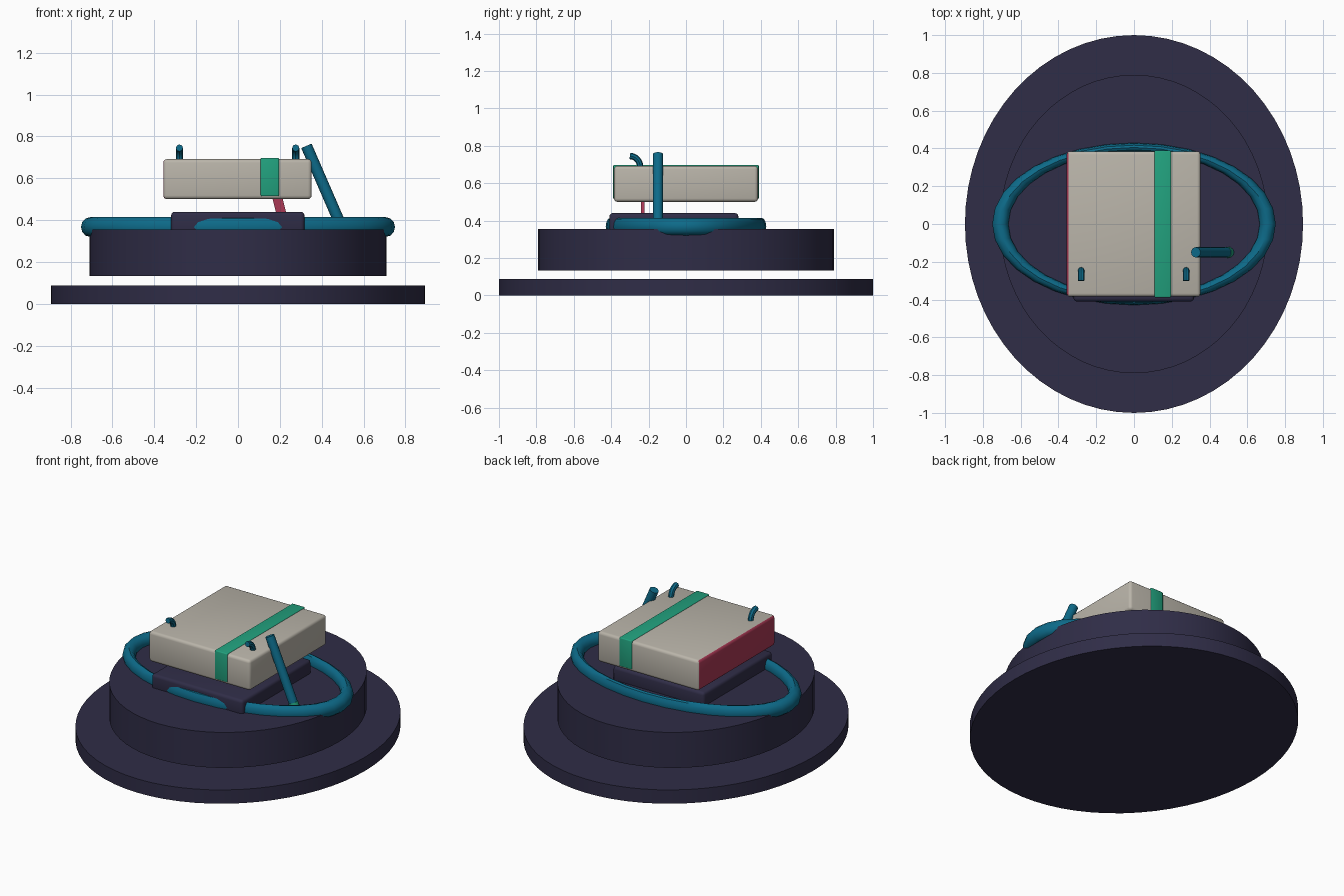
import bpy, bmesh, math
from mathutils import Vector

if "Cube" in bpy.data.objects:
    bpy.data.objects.remove(bpy.data.objects["Cube"], do_unlink=True)


def material(name, rgb):
    m = bpy.data.materials.new(name)
    m.use_nodes = True
    m.diffuse_color = (*rgb, 1)
    m.node_tree.nodes["Principled BSDF"].inputs["Base Color"].default_value = (*rgb, 1)
    return m


navy = material("navy", (0.029, 0.026, 0.063))
teal = material("teal", (0.004, 0.145, 0.25))
cream = material("cream", (0.49, 0.46, 0.40))
green = material("green", (0.016, 0.36, 0.21))
red = material("red", (0.40, 0.04, 0.09))


def finish(obj, name, *mats):
    obj.name = name
    for m in mats:
        obj.data.materials.append(m)
    bpy.ops.object.select_all(action='DESELECT')
    obj.select_set(True)
    bpy.context.view_layer.objects.active = obj
    bpy.ops.object.transform_apply(location=False, rotation=True, scale=True)
    bpy.ops.object.shade_smooth_by_angle(angle=math.radians(35))
    return obj


def disc(name, rx, ry, z0, z1, mat):
    bpy.ops.mesh.primitive_cylinder_add(vertices=64, radius=1, depth=z1 - z0,
                                        location=(0, 0, (z0 + z1) / 2))
    obj = bpy.context.object
    obj.scale = (rx, ry, 1)
    return finish(obj, name, mat)


def box(name, low, high, bevel, *mats):
    low, high = Vector(low), Vector(high)
    bm = bmesh.new()
    bmesh.ops.create_cube(bm, size=1)
    for v in bm.verts:
        v.co = Vector(c * s for c, s in zip(v.co, high - low))
    if bevel:
        bmesh.ops.bevel(bm, geom=bm.edges[:], offset=bevel, segments=3,
                        profile=0.5, affect='EDGES')
    mesh = bpy.data.meshes.new(name)
    bm.to_mesh(mesh)
    bm.free()
    obj = bpy.data.objects.new(name, mesh)
    obj.location = (low + high) / 2
    bpy.context.collection.objects.link(obj)
    return finish(obj, name, *mats)


def rod(name, start, end, radius, mat):
    start, end = Vector(start), Vector(end)
    axis = end - start
    bpy.ops.mesh.primitive_cylinder_add(vertices=16, radius=radius, depth=axis.length,
                                        location=(start + end) / 2)
    obj = bpy.context.object
    obj.rotation_euler = axis.to_track_quat('Z', 'Y').to_euler()
    return finish(obj, name, mat)


# Two-tier oval stand
disc("base_disc", 0.895, 1.0, 0, 0.087, navy)
disc("upper_disc", 0.71, 0.79, 0.132, 0.356, navy)

# Oval ring lying on the upper tier
bpy.ops.mesh.primitive_torus_add(major_segments=32, minor_segments=12,
                                 major_radius=1, minor_radius=0.06,
                                 location=(0, 0, 0.367))
ring = bpy.context.object
ring.scale = (0.708, 0.405, 0.78)
finish(ring, "oval_ring", teal)

# Support block
box("support_block", (-0.32, -0.41, 0.33), (0.318, 0.28, 0.44), 0.018, navy)

# Book with a red spine side
book = box("book", (-0.357, -0.385, 0.50), (0.352, 0.385, 0.692), 0.018, cream, red)
for face in book.data.polygons:
    if face.normal.x < -0.45 and abs(face.normal.y) < 0.3:
        face.material_index = 1

# Green band and hanging bookmark
box("book_band", (0.108, -0.389, 0.515), (0.196, 0.389, 0.697), 0.006, green)
mark = box("bookmark", (0.175, -0.241, 0.41), (0.222, -0.223, 0.52), 0, red)
mark.rotation_euler.y = math.radians(-14)

# Leaning stick with a small tip collar
rod("stick", (0.327, -0.15, 0.755), (0.505, -0.15, 0.345), 0.027, teal)
rod("stick_collar", (0.490, -0.15, 0.38), (0.500, -0.15, 0.355), 0.029, green)

# Curled hooks on top of the book
for side, x in (("right", -0.28), ("left", 0.276)):
    curve = bpy.data.curves.new("hook", 'CURVE')
    curve.dimensions = '3D'
    curve.bevel_depth = 0.017
    curve.bevel_resolution = 2
    curve.use_fill_caps = True
    spline = curve.splines.new('POLY')
    steps = 6
    spline.points.add(steps)
    for i, p in enumerate(spline.points):
        a = i / steps * math.pi / 2
        p.co = (x, -0.30 + 0.055 * math.cos(a), 0.687 + 0.058 * math.sin(a), 1)
    hook = bpy.data.objects.new("hook", curve)
    bpy.context.collection.objects.link(hook)
    bpy.ops.object.select_all(action='DESELECT')
    hook.select_set(True)
    bpy.context.view_layer.objects.active = hook
    bpy.ops.object.convert(target='MESH')
    finish(bpy.context.object, side + "_hook", teal)
